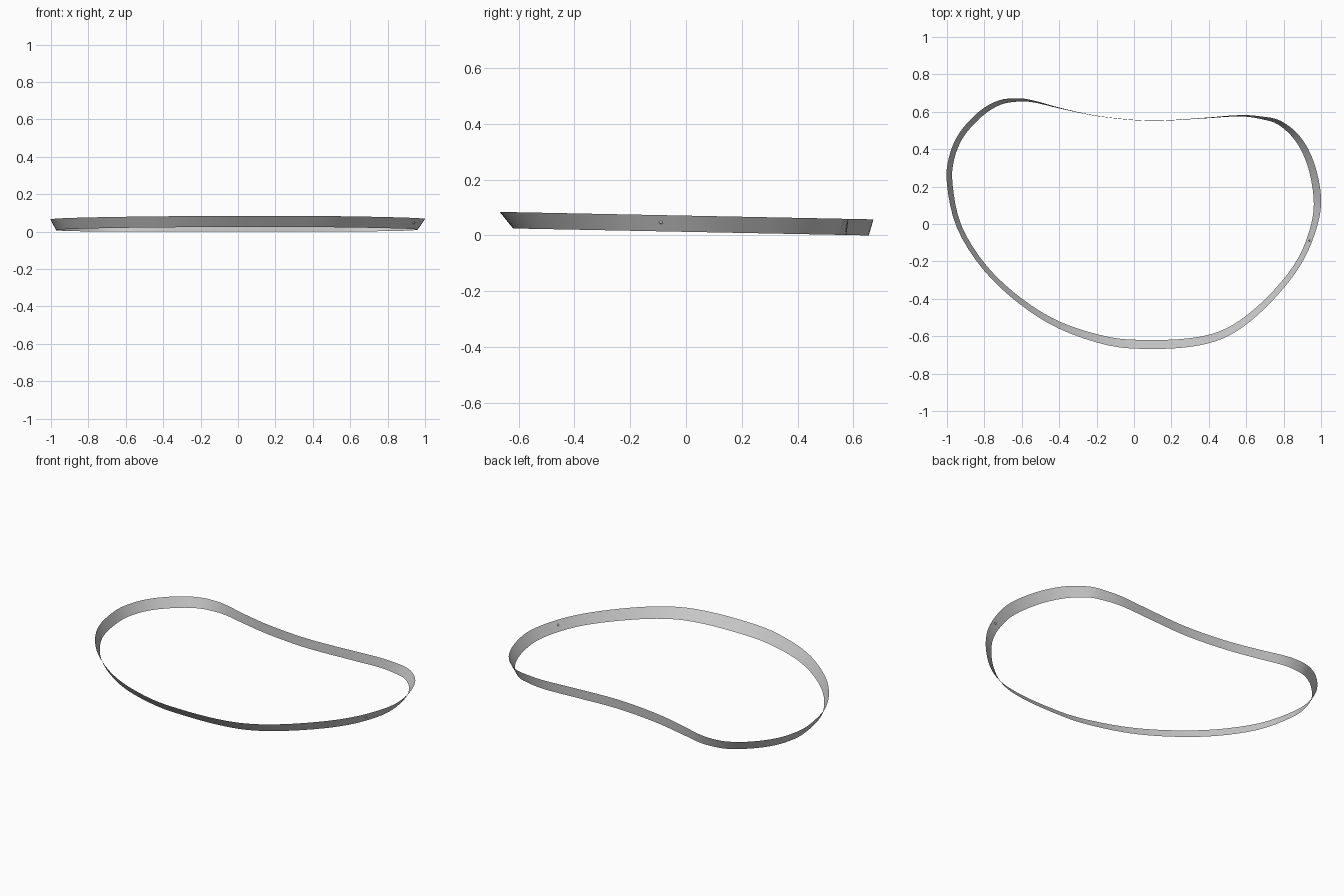
import bpy, bmesh
from mathutils import Vector

if "Cube" in bpy.data.objects:
    bpy.data.objects.remove(bpy.data.objects["Cube"])

# Clockwise control points of the upper rim: x, y, inward lean of the lower rim
RIM = [
    (-1.0, .21, .03), (-.99, .355, .03), (-.935, .485, .03), (-.83, .60, .03),
    (-.725, .66, .025), (-.625, .672, .018), (-.535, .66, .01), (-.39, .62, .004),
    (-.185, .577, .002), (.08, .553, .002), (.35, .566, .003), (.56, .582, .007),
    (.68, .575, .014), (.785, .551, .024), (.89, .465, .034), (.963, .327, .038),
    (1.0, .145, .04), (.98, -.01, .034), (.905, -.195, .03), (.783, -.363, .032),
    (.625, -.518, .037), (.475, -.612, .042), (.305, -.656, .046), (.09, -.668, .048),
    (-.134, -.65, .045), (-.40, -.56, .036), (-.615, -.425, .03), (-.807, -.243, .027),
    (-.947, -.02, .027),
]
STEPS = 4


def smooth_loop(points, steps):
    """Closed Catmull-Rom curve through the points."""
    pts = [Vector(p) for p in points]
    n = len(pts)
    out = []
    for i in range(n):
        a, b, c, d = (pts[(i + k) % n] for k in (-1, 0, 1, 2))
        for s in range(steps):
            t = s / steps
            out.append(0.5 * (2 * b + (c - a) * t + (2 * a - 5 * b + 4 * c - d) * t ** 2
                              + (3 * b - a - 3 * c + d) * t ** 3))
    return out


def add_object(name, bm):
    """Turn a bmesh into a smooth-shaded object."""
    mesh = bpy.data.meshes.new(name)
    bm.to_mesh(mesh)
    bm.free()
    for poly in mesh.polygons:
        poly.use_smooth = True
    obj = bpy.data.objects.new(name, mesh)
    bpy.context.collection.objects.link(obj)
    return obj


# Thin leaning band, sloping gently down towards the back
loop = smooth_loop(RIM, STEPS)
n = len(loop)
bm = bmesh.new()
top, low = [], []
for i, p in enumerate(loop):
    tan = (loop[(i + 1) % n] - loop[i - 1]).to_2d().normalized()
    x = p.x + tan.y * p.z
    y = p.y - tan.x * p.z
    top.append(bm.verts.new((p.x, p.y, .071 - .02 * p.y)))
    low.append(bm.verts.new((x, y, .0129 - .0196 * y)))
for i in range(n):
    j = (i + 1) % n
    bm.faces.new((top[i], top[j], low[j], low[i]))
add_object("rim_band", bm)

# Tiny bead set in the right side of the band
bm = bmesh.new()
bmesh.ops.create_icosphere(bm, subdivisions=1, radius=.007)
bead = add_object("side_bead", bm)
bead.location = (.94, -.09, .047)
